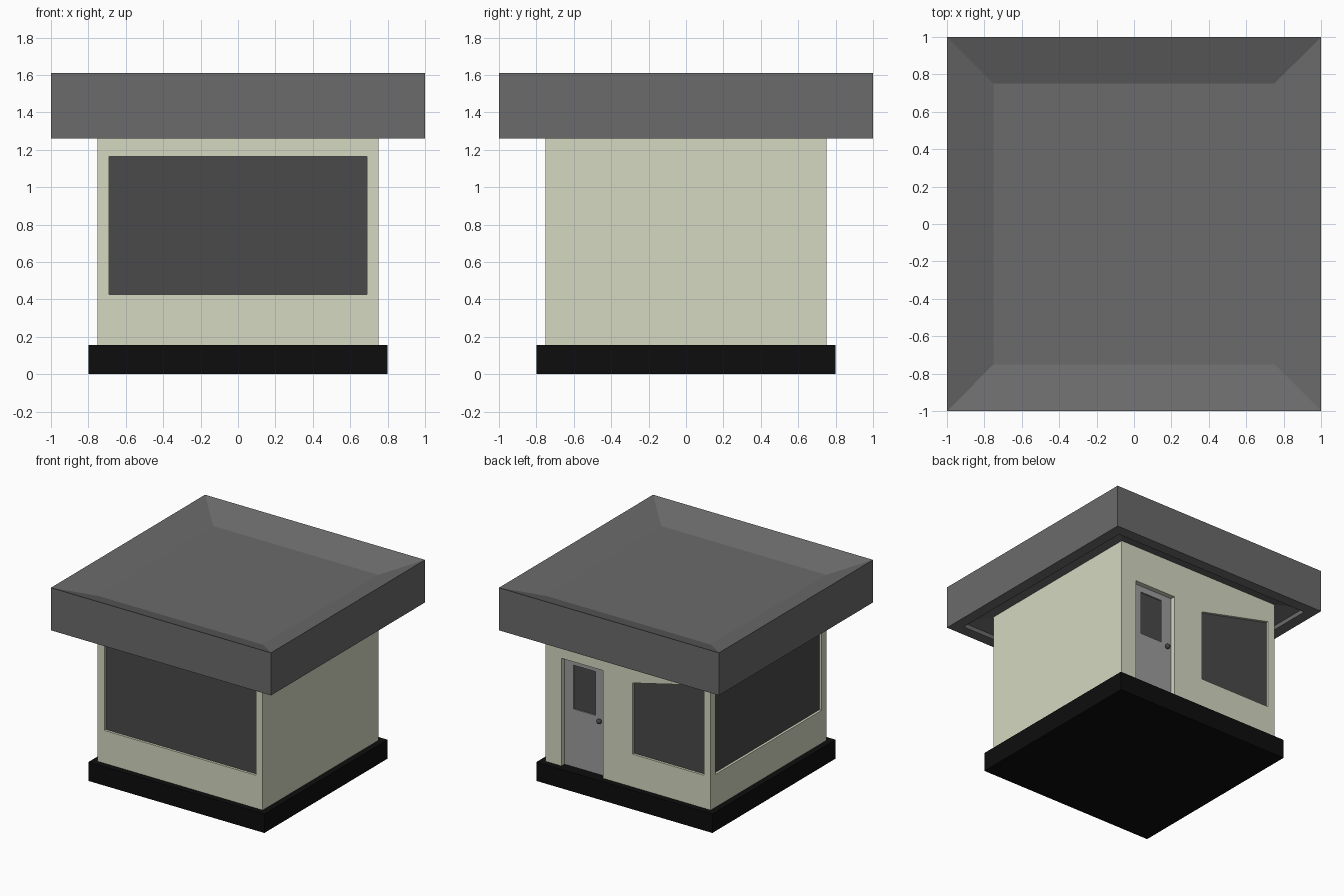
import bpy, bmesh
from mathutils import Vector

if "Cube" in bpy.data.objects:
    bpy.data.objects.remove(bpy.data.objects["Cube"])


def material(name, r, g, b):
    m = bpy.data.materials.new(name)
    m.diffuse_color = (r, g, b, 1)
    m.use_nodes = True
    m.node_tree.nodes["Principled BSDF"].inputs["Base Color"].default_value = m.diffuse_color
    return m


CREAM = material("cream_wall", 0.66, 0.69, 0.53)
BLACK = material("black_base", 0.004, 0.004, 0.004)
SLATE = material("grey_roof", 0.145, 0.145, 0.145)
GLASS = material("dark_glass", 0.068, 0.068, 0.068)
DOOR = material("door_grey", 0.34, 0.34, 0.34)
METAL = material("dark_metal", 0.06, 0.06, 0.06)

W = 0.75  # half width of the walls


def loft(name, rings, mat):
    """Bridge matching rings of points and cap both ends."""
    bm = bmesh.new()
    loops = [[bm.verts.new(p) for p in ring] for ring in rings]
    n = len(loops[0])
    for a, b in zip(loops, loops[1:]):
        for i in range(n):
            j = (i + 1) % n
            bm.faces.new((a[i], a[j], b[j], b[i]))
    bm.faces.new(loops[0])
    bm.faces.new(loops[-1])
    bmesh.ops.recalc_face_normals(bm, faces=bm.faces)
    me = bpy.data.meshes.new(name)
    bm.to_mesh(me)
    bm.free()
    me.materials.append(mat)
    ob = bpy.data.objects.new(name, me)
    bpy.context.collection.objects.link(ob)
    return ob


def square_loft(name, profile, mat):
    """Stack squares given as (half width, height)."""
    corners = ((-1, -1), (1, -1), (1, 1), (-1, 1))
    return loft(name, [[(x * h, y * h, z) for x, y in corners] for h, z in profile], mat)


def on_wall(side, u, z, d):
    """Point on a wall, d = depth inwards from its outer face."""
    return {"front": (u, d - W, z), "back": (u, W - d, z), "left": (d - W, u, z)}[side]


def panel(name, side, outline, d0, d1, mat):
    return loft(name, [[on_wall(side, u, z, d) for u, z in outline] for d in (d0, d1)], mat)


def cut(target, side, outline, d0, d1):
    """Sink a recess into the target and remove the cutter."""
    cutter = panel("cutter", side, outline, d0, d1, target.data.materials[0])
    cutter.hide_render = True
    mod = target.modifiers.new("recess", 'BOOLEAN')
    mod.operation, mod.solver, mod.object = 'DIFFERENCE', 'EXACT', cutter
    bpy.context.view_layer.objects.active = target
    bpy.ops.object.modifier_apply(modifier=mod.name)
    bpy.data.objects.remove(cutter)


def rect(u0, u1, z0, z1):
    return [(u0, z0), (u1, z0), (u1, z1), (u0, z1)]


# Plinth and walls
square_loft("base", [(0.8, 0), (0.8, 0.155)], BLACK)
walls = square_loft("walls", [(W, 0.155), (W, 1.335)], CREAM)

# Roof: recessed soffit, tall fascia, sunken top
square_loft("roof", [(W, 1.335), (0.91, 1.295), (0.91, 1.26), (1, 1.26),
                     (1, 1.61), (W, 1.515)], SLATE)

# Windows: two wide ones and a slant-topped one beside the door
wide = rect(-0.69, 0.69, 0.425, 1.165)
slanted = [(-0.69, 0.425), (-0.04, 0.425), (-0.04, 1.01), (-0.69, 1.165)]
for side, outline in (("front", wide), ("left", wide), ("back", slanted)):
    cut(walls, side, outline, -0.05, 0.03)
    panel(side + "_window", side, outline, 0.02, 0.03, GLASS)

# Door with a small sunken window
cut(walls, "back", rect(0.23, 0.608, 0.1, 1.04), -0.05, 0.07)
door = panel("door", "back", rect(0.23, 0.608, 0.155, 1.04), 0.04, 0.07, DOOR)
pane = rect(0.325, 0.526, 0.63, 0.99)
cut(door, "back", pane, 0.0, 0.06)
panel("door_window", "back", pane, 0.05, 0.06, GLASS)

# Door knob
bpy.ops.mesh.primitive_uv_sphere_add(segments=16, ring_count=8, radius=0.02,
                                     location=on_wall("back", 0.28, 0.6, 0.02))
knob = bpy.context.object
knob.name = "door_knob"
knob.data.materials.append(METAL)
bpy.ops.object.shade_smooth()
